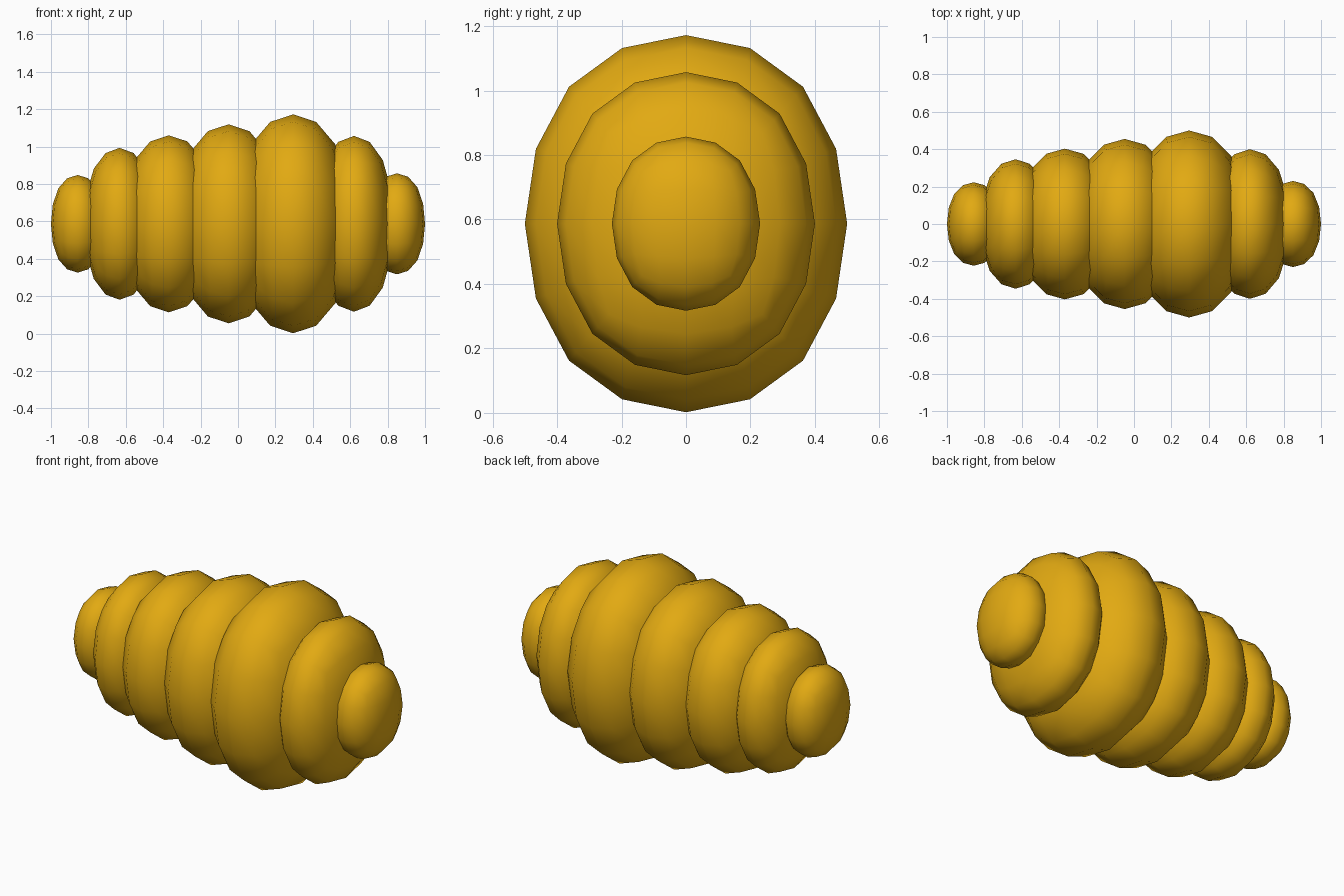
import bpy

if "Cube" in bpy.data.objects:
    bpy.data.objects.remove(bpy.data.objects["Cube"])

# one warm yellow for the whole model
yellow = bpy.data.materials.new("honey yellow")
yellow.diffuse_color = (0.76, 0.40, 0.006, 1)
yellow.use_nodes = True
yellow.node_tree.nodes["Principled BSDF"].inputs["Base Color"].default_value = yellow.diffuse_color

CENTRE_Z = 0.587

# segment name, centre x, half sizes in x, y, z
SEGMENTS = [
    ("tail_tip", -0.857, 0.143, 0.223, 0.261),
    ("tail_ring", -0.633, 0.190, 0.346, 0.406),
    ("rear_ring", -0.370, 0.250, 0.403, 0.473),
    ("middle_ring", -0.050, 0.280, 0.455, 0.532),
    ("widest_ring", 0.295, 0.310, 0.500, 0.585),
    ("front_ring", 0.620, 0.212, 0.400, 0.470),
    ("front_tip", 0.850, 0.150, 0.230, 0.270),
]


def rounded_segment(name, x, rx, ry, rz):
    """A cube rounded by subdivision, squashed to a given size."""
    bpy.ops.mesh.primitive_cube_add(size=2, location=(x, 0, CENTRE_Z))
    obj = bpy.context.object
    obj.name = name
    mod = obj.modifiers.new("rounding", "SUBSURF")
    mod.levels = mod.render_levels = 2
    bpy.ops.object.modifier_apply(modifier=mod.name)
    # stretch so the outermost vertices reach the wanted half sizes
    reach = [max(abs(v.co[i]) for v in obj.data.vertices) for i in range(3)]
    for v in obj.data.vertices:
        for i, r in enumerate((rx, ry, rz)):
            v.co[i] *= r / reach[i]
    obj.data.materials.append(yellow)
    bpy.ops.object.shade_smooth()


for segment in SEGMENTS:
    rounded_segment(*segment)
